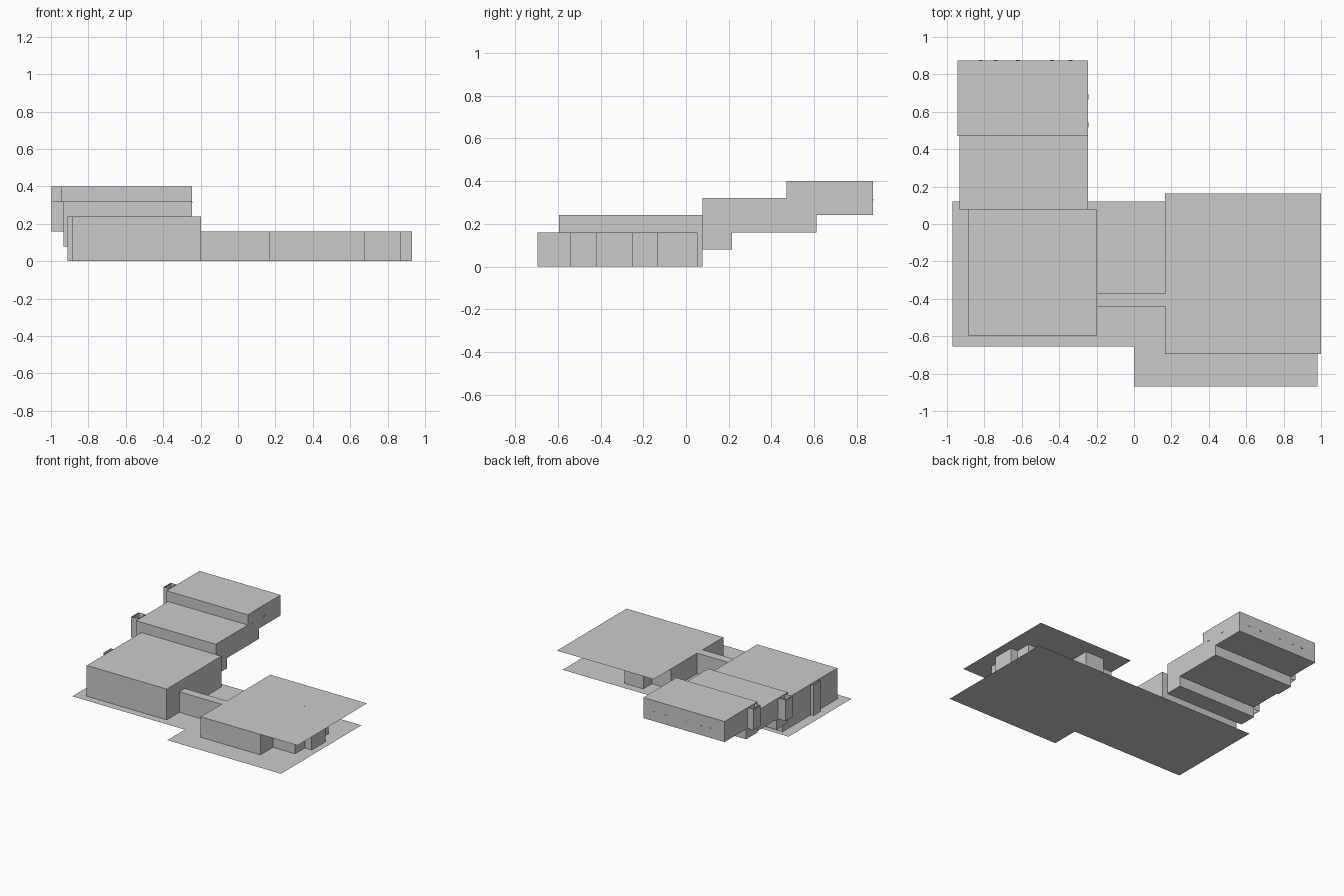
import bpy, bmesh

if "Cube" in bpy.data.objects:
    bpy.data.objects.remove(bpy.data.objects["Cube"])


def make(name, bm):
    me = bpy.data.meshes.new(name)
    bm.to_mesh(me)
    bm.free()
    ob = bpy.data.objects.new(name, me)
    bpy.context.collection.objects.link(ob)
    return ob


def sheet(name, pts, z):
    bm = bmesh.new()
    bm.faces.new([bm.verts.new((x, y, z)) for x, y in pts])
    return make(name, bm)


def walls(name, pts, z0, z1):
    """Vertical walls around a closed plan outline, open top and bottom."""
    bm = bmesh.new()
    lo = [bm.verts.new((x, y, z0)) for x, y in pts]
    hi = [bm.verts.new((x, y, z1)) for x, y in pts]
    for i in range(len(pts)):
        j = (i + 1) % len(pts)
        bm.faces.new((lo[i], lo[j], hi[j], hi[i]))
    return make(name, bm)


def rect(x0, x1, y0, y1):
    return [(x0, y0), (x1, y0), (x1, y1), (x0, y1)]


def box(name, x0, x1, y0, y1, z0, z1):
    bm = bmesh.new()
    bmesh.ops.create_cube(bm, size=1)
    for v in bm.verts:
        v.co = ((x0 + x1) / 2 + v.co.x * (x1 - x0),
                (y0 + y1) / 2 + v.co.y * (y1 - y0),
                (z0 + z1) / 2 + v.co.z * (z1 - z0))
    return make(name, bm)


# Stepped ground sheet
sheet("ground_slab", [(-.97, -.655), (0, -.655), (0, -.87), (.98, -.87),
                      (.98, .12), (-.97, .12)], 0)

# Single-storey wing: stepped walls under an overhanging flat roof
walls("wing_walls", [(.165, -.695), (.68, -.695), (.68, -.54), (.87, -.54),
                     (.87, -.42), (.93, -.42), (.93, -.25), (.87, -.25),
                     (.87, -.13), (.49, -.13), (.49, .055), (.33, .055),
                     (.33, -.05), (.165, -.05)], 0, .16)
sheet("wing_roof", rect(.165, 1.0, -.695, .162), .16)

# Link corridor
box("link_corridor", -.2, .165, -.44, -.372, 0, .16)

# Three blocks climbing the slope
box("lower_block", -.888, -.198, -.595, .077, 0, .24)


def split_block(name, x0, y0, y1, step_y, z0):
    # Upper storeys full depth, half-level below at the front: one side profile
    prof = [(y0, z0), (step_y, z0), (step_y, z0 + .08), (y1, z0 + .08),
            (y1, z0 + .24), (y0, z0 + .24)]
    bm = bmesh.new()
    a = [bm.verts.new((x0, y, z)) for y, z in prof]
    b = [bm.verts.new((-.245, y, z)) for y, z in prof]
    bm.faces.new(a[::-1])
    bm.faces.new(b)
    for i in range(6):
        j = (i + 1) % 6
        bm.faces.new((a[i], a[j], b[j], b[i]))
    bmesh.ops.recalc_face_normals(bm, faces=bm.faces)
    return make(name, bm)


split_block("middle_block", -.932, .077, .47, .215, .08)
split_block("upper_block", -.945, .47, .875, .61, .16)

# Hollow shafts on the left side
walls("lower_shaft", rect(-.912, -.888, -.355, -.265), 0, .24)
for name, x1, y0, z0 in (("middle_shaft", -.932, .11, .16), ("upper_shaft", -.945, .505, .24)):
    walls(name + "_outer", rect(-.998, x1, y0, y0 + .09), z0, z0 + .16)
    walls(name + "_inner", rect(-.99, x1 - .004, y0 + .008, y0 + .082), z0, z0 + .16)

# Small window ledges on the upper block
for i, x in enumerate((-.82, -.74, -.62, -.44, -.34)):
    box(f"back_ledge_{i}", x - .01, x + .01, .875, .878, .31, .316)
for i, y in enumerate((.53, .68)):
    box(f"side_ledge_{i}", -.245, -.242, y - .015, y + .015, .31, .316)

# Centre the whole model's height on the ground
for ob in bpy.data.objects:
    ob.location.z = 0
